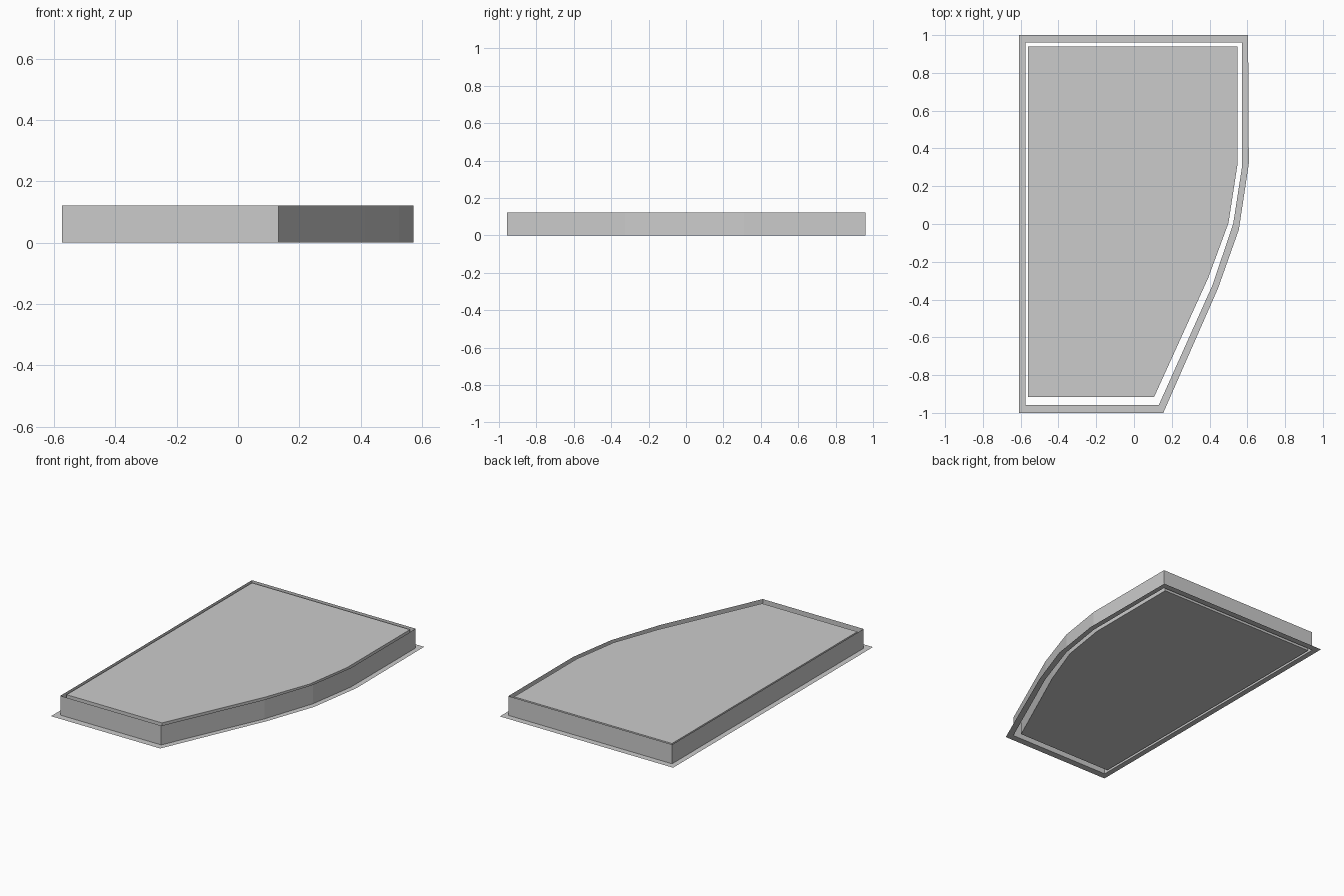
import bpy, bmesh

if "Cube" in bpy.data.objects:
    bpy.data.objects.remove(bpy.data.objects["Cube"])

# Plan outlines, counter-clockwise, all with the same number of corners
FLANGE = [(-.61, -1), (.155, -1), (.445, -.34), (.555, -.03), (.608, .32), (.604, 1), (-.61, 1)]
WALL = [(-.575, -.957), (.132, -.957), (.415, -.325), (.525, 0), (.573, .31), (.573, .96), (-.575, .96)]
PANEL = [(-.56, -.915), (.107, -.915), (.393, -.285), (.5, .005), (.547, .31), (.547, .94), (-.56, .94)]
HEIGHT = 0.122


def loft(name, loops, cap_start=False, cap_end=False):
    """Bridge a series of (outline, z) loops with flat quads."""
    bm = bmesh.new()
    rings = [[bm.verts.new((x, y, z)) for x, y in outline] for outline, z in loops]
    for a, b in zip(rings, rings[1:]):
        n = len(a)
        for i in range(n):
            j = (i + 1) % n
            bm.faces.new((a[i], a[j], b[j], b[i]))
    if cap_start:
        bm.faces.new(rings[0][::-1])
    if cap_end:
        bm.faces.new(rings[-1])
    mesh = bpy.data.meshes.new(name)
    bm.to_mesh(mesh)
    bm.free()
    obj = bpy.data.objects.new(name, mesh)
    bpy.context.collection.objects.link(obj)
    return obj


# Thin flat flange lying on the ground around the wall
loft("base_flange", [(FLANGE, 0), (WALL, 0)])

# Upright sheet wall
loft("surround_wall", [(WALL, 0), (WALL, HEIGHT)])

# Inner slab, separated from the wall by a narrow gap
loft("inner_slab", [(PANEL, 0), (PANEL, HEIGHT - .005)], cap_start=True, cap_end=True)
